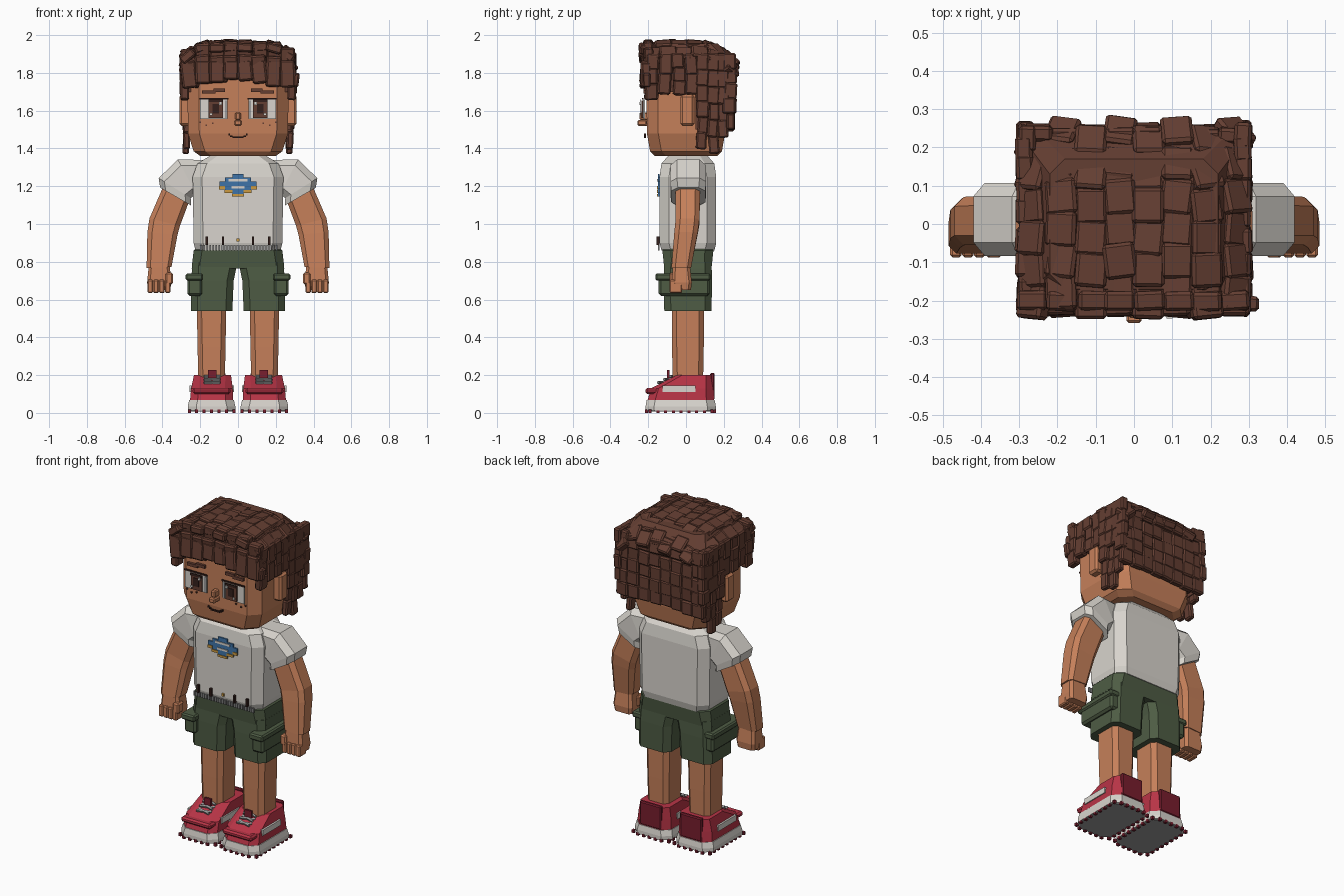
import bpy, bmesh, math, random
from mathutils import Matrix, Vector, Euler

random.seed(4)


def lin(c):
    return c / 12.92 if c <= 0.04045 else ((c + 0.055) / 1.055) ** 2.4


def paint(name, r, g, b):
    m = bpy.data.materials.new(name)
    m.diffuse_color = (lin(r / 255), lin(g / 255), lin(b / 255), 1)
    return m


SKIN = paint("skin", 198, 128, 90)
HAIR = paint("hair brown", 100, 62, 50)
DARK = paint("dark brown", 52, 32, 28)
SHIRT = paint("off white", 216, 212, 205)
GREEN = paint("olive green", 78, 92, 68)
RED = paint("red", 184, 52, 70)
WINE = paint("dark red", 120, 30, 46)
BLUE = paint("blue", 62, 116, 168)
GOLD = paint("gold", 205, 155, 65)
GREY = paint("grey", 155, 155, 155)


def finish(name, bm, mat, mirror=False, bevel=0):
    bmesh.ops.recalc_face_normals(bm, faces=bm.faces)
    me = bpy.data.meshes.new(name)
    bm.to_mesh(me)
    bm.free()
    me.materials.append(mat)
    ob = bpy.data.objects.new(name, me)
    bpy.context.collection.objects.link(ob)
    if bevel:
        b = ob.modifiers.new("bevel", 'BEVEL')
        b.width, b.segments, b.limit_method = bevel, 1, 'ANGLE'
    if mirror:
        m = ob.modifiers.new("mirror", 'MIRROR')
        m.use_mirror_merge = False
    return ob


def block(bm, centre, size, rot=(0, 0, 0)):
    mat = Matrix.Translation(centre) @ Euler(rot).to_matrix().to_4x4() @ Matrix.Diagonal((*size, 1))
    bmesh.ops.create_cube(bm, size=1, matrix=mat)


def boxes(name, mat, items, mirror=False, bevel=0):
    """Each item is x0, x1, y0, y1, z0, z1."""
    bm = bmesh.new()
    for x0, x1, y0, y1, z0, z1 in items:
        block(bm, ((x0 + x1) / 2, (y0 + y1) / 2, (z0 + z1) / 2), (x1 - x0, y1 - y0, z1 - z0))
    return finish(name, bm, mat, mirror, bevel)


def loft(name, mat, rings, mirror=False):
    """Each ring is z, cx, cy, half x, half y, corner cut, tilt in degrees."""
    bm = bmesh.new()
    loops = []
    for z, cx, cy, hx, hy, c, *tilt in rings:
        t = math.radians(tilt[0] if tilt else 0)
        pts = [(hx - c, -hy), (hx, c - hy), (hx, hy - c), (hx - c, hy),
               (c - hx, hy), (-hx, hy - c), (-hx, c - hy), (c - hx, -hy)]
        loops.append([bm.verts.new((cx + u * math.cos(t), cy + v, z + u * math.sin(t))) for u, v in pts])
    for a, b in zip(loops, loops[1:]):
        for i in range(8):
            j = (i + 1) % 8
            bm.faces.new((a[i], a[j], b[j], b[i]))
    bm.faces.new(loops[0][::-1])
    bm.faces.new(loops[-1])
    return finish(name, bm, mat, mirror)


# Head, neck and ears
loft("head", SKIN, [(1.36, 0, 0, .20, .165, .06), (1.385, 0, 0, .235, .19, .06), (1.48, 0, 0, .265, .207, .06),
                    (1.80, 0, 0, .268, .21, .06), (1.88, 0, 0, .24, .18, .06)])
loft("neck", SKIN, [(1.28, 0, .01, .10, .09, .03), (1.39, 0, .01, .10, .09, .03)])
boxes("ear", SKIN, [(.25, .31, -.03, .045, 1.52, 1.685)], True, .012)

# Face
boxes("nose", SKIN, [(-.02, .02, -.258, -.2, 1.52, 1.55), (-.015, .015, -.245, -.2, 1.55, 1.59)], bevel=.006)
boxes("eye_white", SHIRT, [(.055, .2, -.226, -.217, 1.555, 1.66)], True)
boxes("eye_shade", GREY, [(.055, .07, -.229, -.226, 1.56, 1.655)], True)
boxes("iris", HAIR, [(.08, .155, -.236, -.228, 1.56, 1.655)], True)
boxes("pupil", DARK, [(.1, .135, -.242, -.237, 1.585, 1.635), (.08, .155, -.242, -.237, 1.645, 1.66)], True)
boxes("eye_glint", SHIRT, [(.085, .1, -.247, -.242, 1.63, 1.647), (.135, .15, -.247, -.242, 1.575, 1.587)], True)
boxes("eyelash", DARK, [(.05, .205, -.232, -.224, 1.66, 1.668)], True)
boxes("eyebrow", HAIR, [(.07, .13, -.225, -.2, 1.70, 1.718), (.12, .19, -.225, -.2, 1.69, 1.708)], True)
boxes("smile", DARK, [(-.03, .03, -.222, -.213, 1.455, 1.463)])
boxes("smile_corner", DARK, [(.03, .043, -.222, -.213, 1.461, 1.469), (.043, .051, -.222, -.213, 1.468, 1.478)], True)
boxes("freckles", HAIR, [(x, x + .008, -.215, -.206, z, z + .008) for x, z in ((.165, 1.52), (.13, 1.53), (.195, 1.535))], True)

# Hair core under the tiles
loft("hair_core", HAIR, [(1.75, 0, .02, .285, .225, .02), (1.87, 0, .02, .28, .22, .03), (1.955, -.0, .0, .22, .17, .04)])
boxes("hair_core_back", HAIR, [(-.275, .275, .15, .24, 1.52, 1.8)])
boxes("hair_core_side", HAIR, [(.25, .28, .05, .23, 1.5, 1.8), (.25, .28, -.17, .1, 1.70, 1.8)], True)

# Hair tiles
bm = bmesh.new()
jit = lambda a: random.uniform(-a, a)
NX, NY = 8, 6
for i in range(NX):                      # crown
    for j in range(NY):
        x = -.262 + i * .524 / (NX - 1)
        y = -.19 + j * .415 / (NY - 1) + (.012 if i % 2 else -.012)
        ex, ey = max(0, abs(x) - .12), max(0, y - .04)
        z = 1.968 - 2.4 * ex * ex - 2.0 * ey * ey - (.01 if y < -.12 else 0) + jit(.007)
        block(bm, (x, y, z - .02), (.083, .092, .045),
              (-4 * ey + jit(.08), 4.8 * ex * (1 if x > 0 else -1) + jit(.08), jit(.14)))
for i in range(8):                       # front rows and fringe
    x = -.262 + i * .075
    drop = 2.0 * max(0, abs(x) - .12) ** 2
    for k in range(2):
        block(bm, (x + jit(.006), -.198 - .012 * k, 1.925 - .07 * k - drop + jit(.008)),
              (.08, .05, .085), (.1 + jit(.06), jit(.12), jit(.08)))
    low = 1.755 - .6 * x * x + jit(.01)
    block(bm, (x, -.218, (low + 1.865) / 2), (.077, .045, 1.865 - low), (-.06 + jit(.05), jit(.12), jit(.1)))
    block(bm, (x + .035, -.208, low + .04), (.05, .04, .075), (0, jit(.2), jit(.1)))
for s in (-1, 1):                        # sides, longer towards the back
    for y, low in ((-.18, 1.66), (-.11, 1.69), (-.04, 1.685), (.03, 1.69), (.085, 1.40), (.145, 1.375), (.195, 1.46), (.23, 1.51)):
        n = max(2, round((1.90 - low) / .085))
        for k in range(n):
            h = (1.90 - low) / n
            thin = .045 if low + h * k > 1.55 else .035
            block(bm, (s * (.283 - (.012 if thin < .04 else 0) + jit(.004)), y + jit(.006), low + h * (k + .5)),
                  (thin, .068 if thin > .04 else .055, h + .008), (jit(.08), jit(.06), jit(.06)))
for i in range(8):                       # back
    x = -.255 + i * .073
    for k in range(5):
        block(bm, (x + jit(.005), .235 + jit(.005), 1.54 + k * .077 + jit(.008)),
              (.078, .04, .085), (jit(.05) + (.15 if k == 4 else 0), jit(.05), jit(.05)))
finish("hair_tiles", bm, HAIR, bevel=.008)

# Shirt
loft("shirt_body", SHIRT, [(.86, 0, .01, .225, .14, .05), (.90, 0, .01, .235, .15, .05), (1.25, 0, .01, .24, .15, .05),
                           (1.32, 0, .01, .215, .14, .05), (1.36, 0, .01, .15, .105, .04)])
loft("shirt_sleeve", SHIRT, [(1.24, .17, .012, .10, .08, .03, 85), (1.25, .27, .012, .103, .095, .035, 62),
                             (1.19, .335, .012, .10, .095, .035, 32), (1.145, .33, .012, .095, .09, .035, 30)], True)
loft("collar", GREY, [(1.345, 0, .01, .115, .1, .035), (1.366, 0, .01, .11, .098, .035)])

# Chest patch: stacked strips forming a pointed oval
patch = [(1.255, .03), (1.235, .07), (1.215, .098), (1.195, .098), (1.175, .07), (1.155, .03)]
boxes("chest_patch", BLUE, [(-w, w, -.149, -.141, z - .01, z + .01) for z, w in patch])
boxes("chest_patch_window", SHIRT, [(-.05, .05, -.153, -.148, 1.225, 1.238), (-.035, .035, -.153, -.148, 1.188, 1.2)])
boxes("chest_patch_edge", GOLD, [(.07, .1, -.153, -.148, 1.183, 1.2), (.03, .072, -.153, -.148, 1.165, 1.18),
                                 (0, .032, -.153, -.148, 1.145, 1.158)], True)

# Ribbed hem, belt loops and button
boxes("hem_ribs", GREY, [(-.2 + i * .016, -.19 + i * .016, -.148, -.139, .86, .888) for i in range(26)])
boxes("belt_loops", DARK, [(x - .006, x + .006, -.156, -.139, .888, .935) for x in (-.165, -.08, .08, .165)])
boxes("button", GOLD, [(-.008, .008, -.15, -.139, .908, .923)])

# Arms and hands
loft("arm", SKIN, [(1.19, .315, .01, .078, .065, .025, 30), (1.01, .388, .008, .083, .063, .025, 14),
                   (.95, .40, .0, .08, .062, .025, 5), (.77, .418, -.025, .066, .052, .02, -3)], True)
loft("palm", SKIN, [(.65, .417, -.022, .058, .048, .015), (.69, .417, -.022, .064, .053, .015),
                    (.785, .417, -.025, .055, .045, .015)], True)
boxes("fingers", SKIN, [(x, x + .03, -.087, -.02, .635, .705) for x in (.357, .388, .419, .450)], True, .006)
boxes("thumb", SKIN, [(.345, .385, -.088, -.03, .68, .742)], True, .008)

# Shorts with cargo pockets
loft("shorts_hips", GREEN, [(.765, 0, .01, .245, .125, .04), (.86, 0, .01, .235, .135, .045), (.885, 0, .01, .21, .125, .04)])
loft("shorts_leg", GREEN, [(.54, .14, .01, .11, .125, .035), (.70, .135, .01, .112, .128, .035),
                           (.80, .122, .01, .12, .125, .035)], True)
boxes("cargo_pocket", GREEN, [(.19, .268, -.145, .125, .62, .73)], True, .012)
boxes("pocket_flap", GREEN, [(.185, .277, -.162, .13, .70, .738)], True, .008)

# Legs
loft("leg", SKIN, [(.15, .14, .01, .07, .08, .025), (.35, .14, .01, .074, .084, .025), (.56, .14, .01, .078, .085, .025)], True)

# Shoes
loft("shoe_sole", SHIRT, [(.012, .14, -.028, .126, .186, .045), (.035, .14, -.028, .126, .186, .045),
                          (.068, .14, -.028, .118, .18, .045)], True)
loft("shoe_sole_bottom", GREY, [(.008, .14, -.028, .12, .18, .045), (.013, .14, -.028, .12, .18, .045)], True)
loft("shoe_upper", RED, [(.065, .14, -.028, .114, .176, .04), (.13, .138, -.02, .11, .165, .04),
                         (.2, .135, .043, .098, .093, .03)], True)
boxes("toe_cap", RED, [(.04, .24, -.215, -.12, .10, .132)], True, .01)
boxes("shoe_stripe", SHIRT, [(.022, .256, -.125, .05, .11, .145)], True)
boxes("heel_tab", WINE, [(.065, .21, .128, .152, .07, .212)], True, .006)
boxes("shoe_tongue", WINE, [(.115, .16, -.1, -.088, .165, .226)], True)
bm = bmesh.new()
for k in range(3):                       # criss-cross laces along the slope
    for a in (-.3, .3):
        block(bm, (.137, -.135 + .032 * k, .161 + .016 * k), (.09, .011, .012), (.46, 0, a))
finish("laces", bm, GREY, True)
studs = [(x, -.19 + i * .041) for i in range(9) for x in (.02, .258)]
studs += [(.06 + i * .04, y) for i in range(5) for y in (-.208, .152)]
boxes("sole_studs", WINE, [(x - .008, x + .008, y - .008, y + .008, 0, .018) for x, y in studs], True)
